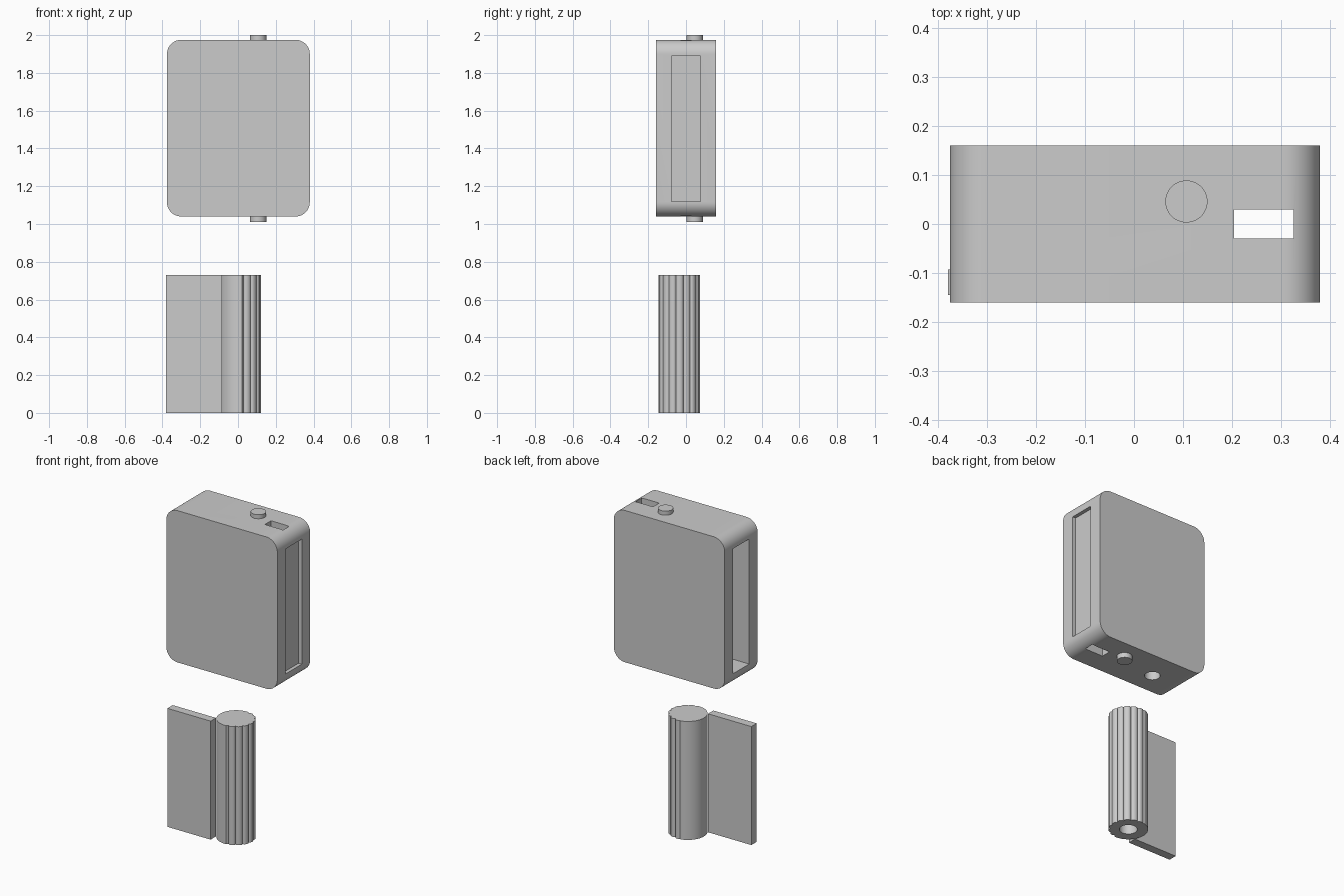
import bpy, bmesh
from math import cos, sin, pi, radians, sqrt

if "Cube" in bpy.data.objects:
    bpy.data.objects.remove(bpy.data.objects["Cube"])


def finish(obj, angle=30):
    bpy.ops.object.select_all(action='DESELECT')
    obj.select_set(True)
    bpy.context.view_layer.objects.active = obj
    bpy.ops.object.shade_smooth_by_angle(angle=radians(angle))


def prism(name, profile, direction):
    """Extrude a closed profile of 3D points along a direction."""
    bm = bmesh.new()
    face = bm.faces.new([bm.verts.new(p) for p in profile])
    res = bmesh.ops.extrude_face_region(bm, geom=[face])
    verts = [v for v in res['geom'] if isinstance(v, bmesh.types.BMVert)]
    bmesh.ops.translate(bm, verts=verts, vec=direction)
    bmesh.ops.recalc_face_normals(bm, faces=bm.faces)
    mesh = bpy.data.meshes.new(name)
    bm.to_mesh(mesh)
    bm.free()
    obj = bpy.data.objects.new(name, mesh)
    bpy.context.collection.objects.link(obj)
    return obj


def box(name, x0, x1, y0, y1, z0, z1):
    return prism(name, [(x0, y0, z0), (x1, y0, z0), (x1, y1, z0), (x0, y1, z0)],
                 (0, 0, z1 - z0))


def cylinder(name, x, y, r, z0, z1, n=48):
    return prism(name, [(x + r * cos(2 * pi * i / n), y + r * sin(2 * pi * i / n), z0)
                        for i in range(n)], (0, 0, z1 - z0))


def cut(obj, cutters):
    bpy.context.view_layer.objects.active = obj
    for c in cutters:
        m = obj.modifiers.new("cut", 'BOOLEAN')
        m.operation, m.solver, m.object = 'DIFFERENCE', 'EXACT', c
        bpy.ops.object.modifier_apply(modifier=m.name)
        bpy.data.objects.remove(c, do_unlink=True)


# Case: rounded rectangle in x-z, extruded through y
X0, X1, Z0, Z1, R = -0.376, 0.38, 1.04, 1.975, 0.075
outline = []
for k, (cx, cz) in enumerate([(X1 - R, Z1 - R), (X0 + R, Z1 - R),
                              (X0 + R, Z0 + R), (X1 - R, Z0 + R)]):
    for i in range(13):
        a = pi / 2 * (k + i / 12)
        outline.append((cx + R * cos(a), -0.16, cz + R * sin(a)))
case = prism("case", outline, (0, 0.32, 0))
cut(case, [
    box("cavity", -0.5, 0.335, -0.078, 0.078, 1.12, 1.89),          # open left side
    box("side_recess", 0.358, 0.5, -0.078, 0.078, 1.12, 1.89),      # right panel
    box("slot", 0.204, 0.326, -0.03, 0.03, 0.95, 2.1),              # top and bottom
    cylinder("pin_hole", -0.15, -0.02, 0.044, 0.95, 1.3),           # underside
])
finish(case)

# Pegs on top and bottom of the case
for name, z0, z1 in (("top_peg", 1.97, 2.0), ("bottom_peg", 1.01, 1.045)):
    finish(cylinder(name, 0.107, 0.046, 0.043, z0, z1))

# Spindle: smooth on the left, eight rounded ribs on the right
CX, CY, RAD, H = 0.012, -0.035, 0.11, 0.73
RIBS, START, SPAN = 8, radians(-80), radians(184)
step = SPAN / RIBS
ring = []
for k in range(RIBS):
    for i in range(8):
        t = i / 8
        r = RAD - 0.011 + 0.011 * sqrt(max(0, 1 - (2 * t - 1) ** 2))
        a = START + step * (k + t)
        ring.append((CX + r * cos(a), CY + r * sin(a), 0))
for i in range(33):
    a = START + SPAN + (2 * pi - SPAN) * (i + 0.02) / 33
    ring.append((CX + RAD * cos(a), CY + RAD * sin(a), 0))
spindle = prism("ribbed_spindle", ring, (0, 0, H))
cut(spindle, [cylinder("bore", CX, CY, 0.05, -0.1, 0.4)])
finish(spindle, 40)

# Flat tab on the spindle
finish(box("tab", -0.38, -0.085, -0.145, -0.093, 0, H))
